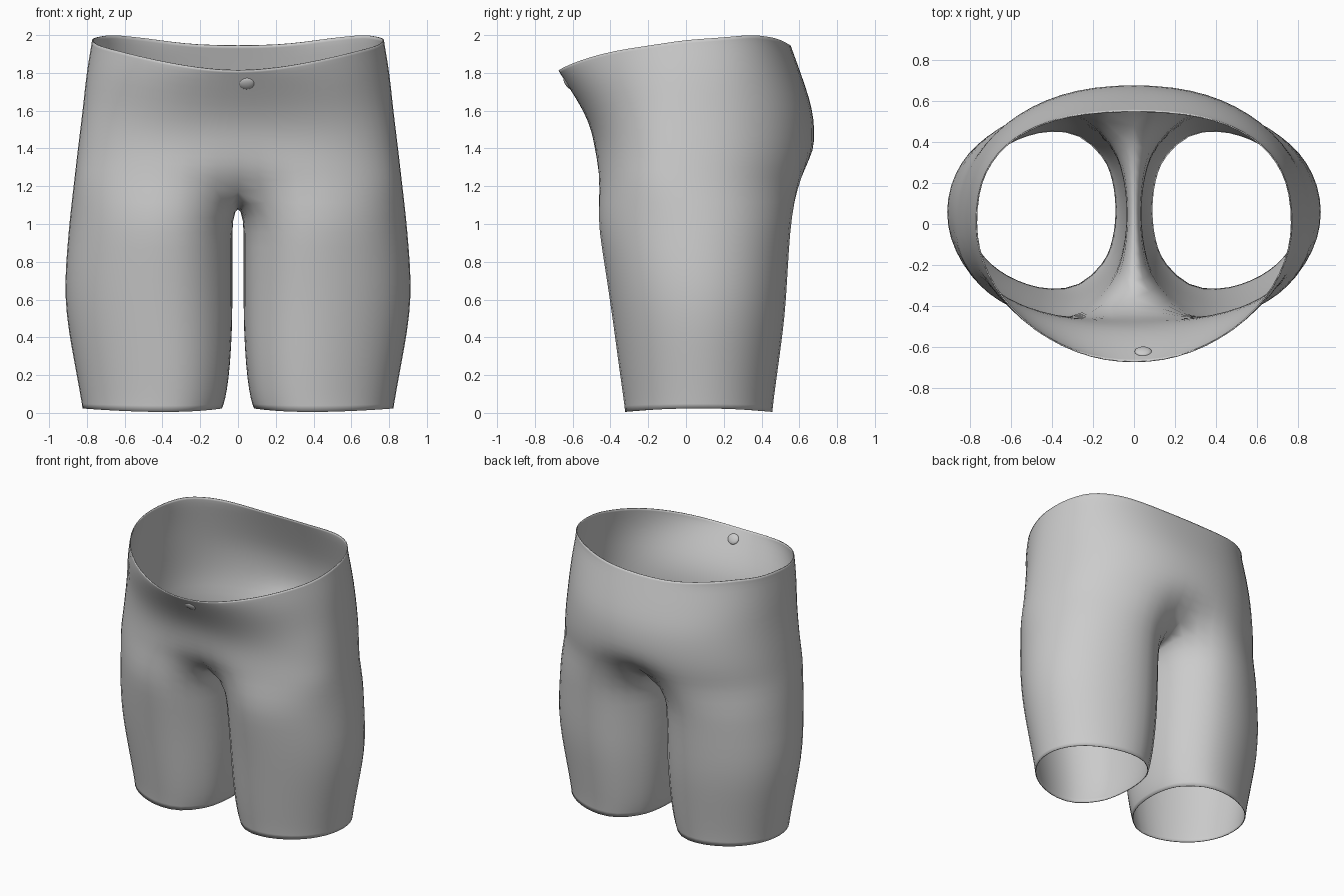
import bpy, bmesh, math
from mathutils import Vector

cube = bpy.data.objects.get("Cube")
if cube:
    bpy.data.objects.remove(cube)

grey = bpy.data.materials.new("cloth grey")
grey.use_nodes = True
colour = (0.6, 0.6, 0.6, 1)
grey.diffuse_color = colour
grey.node_tree.nodes["Principled BSDF"].inputs["Base Color"].default_value = colour


def table(*pairs):
    """Piecewise linear lookup through (key, value) pairs."""
    def look(k):
        if k <= pairs[0][0]:
            return pairs[0][1]
        for (a, u), (b, v) in zip(pairs, pairs[1:]):
            if k <= b:
                return u + (v - u) * (k - a) / (b - a)
        return pairs[-1][1]
    return look


# Outline tables, keyed by height
outer = table((0, .825), (.1, .84), (.3, .878), (.5, .915), (.7, .923), (1, .9),
              (1.2, .875), (1.4, .852), (1.6, .827), (1.8, .807), (1.97, .777))
inner = table((0, .09), (.04, .075), (.1, .055), (.3, .035), (.5, .027), (.8, .027), (1, .028))
front = table((0, -.33), (.2, -.36), (.6, -.415), (.8, -.447), (1, -.48), (1.2, -.487),
              (1.4, -.485), (1.5, -.5), (1.6, -.545), (1.82, -.685))
back = table((0, .465), (.5, .535), (.8, .555), (1.0, .565), (1.1, .59), (1.2, .64),
             (1.35, .68), (1.5, .685), (1.63, .67), (1.8, .61), (1.95, .555))
front_round = table((1.2, .82), (1.5, .87), (1.82, 1.07))
back_round = table((1.2, .9), (1.6, .9), (1.95, .8))
pinch = table((1.2, .25), (1.28, .08), (1.38, 0))
# Waist edge height, keyed by angle from the front
rim = table((0, 1.81), (15, 1.82), (54, 1.915), (90, 1.975), (125, 2.003),
            (150, 1.98), (165, 1.95), (180, 1.945))
# Angle round the leg that lies straight below each angle round the hips
turn = table((0, -50), (11.25, -17), (22.5, 9), (45, 36), (67.5, 61), (90, 90),
             (112.5, 119), (135, 144), (157.5, 171), (168.75, 197), (180, 230))

HALF, BRIDGE, CROTCH_Z = 16, 6, 1.2


def power(v, e):
    return math.copysign(abs(v) ** e, v)


def hip_point(i, u):
    a = math.pi * i / HALF
    s, c = math.sin(a), math.cos(a)
    if i in (0, HALF):
        s = 0
    z = CROTCH_Z + (rim(math.degrees(a)) - CROTCH_Z) * u
    e = front_round(z) if c > 0 else back_round(z)
    x = outer(z) * power(s, e)
    y = (-front(z) if c > 0 else back(z)) * -power(c, e)
    y *= 1 - pinch(z) * math.exp(-(x / .16) ** 2)
    return Vector((x, y, z))


def leg_point(i, z):
    if i <= HALF:
        a = math.radians(turn(180 * i / HALF))
    else:
        a = math.radians(230 + 80 * (i - HALF) / BRIDGE)
    lo, hi, f, b = inner(z), outer(z), front(z), back(z)
    # Egg-shaped section: blunt toward the other leg, long toward the outside
    peak = lo + .34 * (hi - lo)
    s, c = math.sin(a), math.cos(a)
    x = peak + (hi - peak if s > 0 else peak - lo) * s
    y = (f + b) / 2 - (b - f) / 2 * power(c, .96)
    if z < .05:
        z = .014 - .01 * math.cos(2 * a)
    return Vector((x, y, z))


bm = bmesh.new()


def mirrored(p, side):
    return bm.verts.new((p.x * side, p.y, p.z))


def stitch(upper, lower, side):
    n = len(upper)
    for i in range(n):
        j = (i + 1) % n
        quad = [upper[i], lower[i], lower[j], upper[j]]
        bm.faces.new(quad if side > 0 else quad[::-1])


# Hips: closed rings from the waist edge down to the crotch
levels = (1, .96, .84, .7, .55, .4, .25, .12, 0)
last = None
for u in levels:
    left = [mirrored(hip_point(i, u), 1) for i in range(HALF + 1)]
    right = [mirrored(hip_point(i, u), -1) for i in range(1, HALF)]
    ring = left + right[::-1]
    if last:
        stitch(last, ring, 1)
    last = ring

# Crotch bridge, shared by both legs, from back to front
start, end = last[HALF].co, last[0].co
bridge = []
for k in range(1, BRIDGE):
    t = k / BRIDGE
    p = start.lerp(end, t)
    p.z -= .1 * math.sin(math.pi * t) ** .7
    bridge.append(bm.verts.new(p))

# Legs
left_top = last[:HALF + 1]
right_top = [last[-i] for i in range(HALF + 1)]
for side, half in ((1, left_top), (-1, right_top)):
    upper = half + bridge
    for z in (1.03, .88, .7, .52, .34, .18, .07, .02):
        lower = [mirrored(leg_point(i, z), side) for i in range(HALF + BRIDGE)]
        stitch(upper, lower, side)
        upper = lower

bmesh.ops.recalc_face_normals(bm, faces=bm.faces)
# Turn the cloth outward, judged at the widest face
widest = max(bm.faces, key=lambda f: f.calc_center_median().x)
if widest.normal.x < 0:
    bmesh.ops.reverse_faces(bm, faces=bm.faces)
mesh = bpy.data.meshes.new("shorts")
bm.to_mesh(mesh)
bm.free()
mesh.materials.append(grey)
shorts = bpy.data.objects.new("shorts", mesh)
bpy.context.collection.objects.link(shorts)
smooth = shorts.modifiers.new("smooth", 'SUBSURF')
smooth.levels = smooth.render_levels = 1
cloth = shorts.modifiers.new("cloth thickness", 'SOLIDIFY')
cloth.thickness = .006
cloth.offset = -1
for poly in mesh.polygons:
    poly.use_smooth = True

# Waist button, lying along the sloping front and showing on both sides
bpy.ops.mesh.primitive_uv_sphere_add(segments=20, ring_count=10, radius=1,
                                     location=(.045, -.624, 1.745))
button = bpy.context.object
button.name = "waist_button"
button.scale = (.042, .038, .016)
button.rotation_euler = Vector((0, -.83, -.55)).to_track_quat('Z', 'Y').to_euler()
button.data.materials.append(grey)
bpy.ops.object.shade_smooth()
